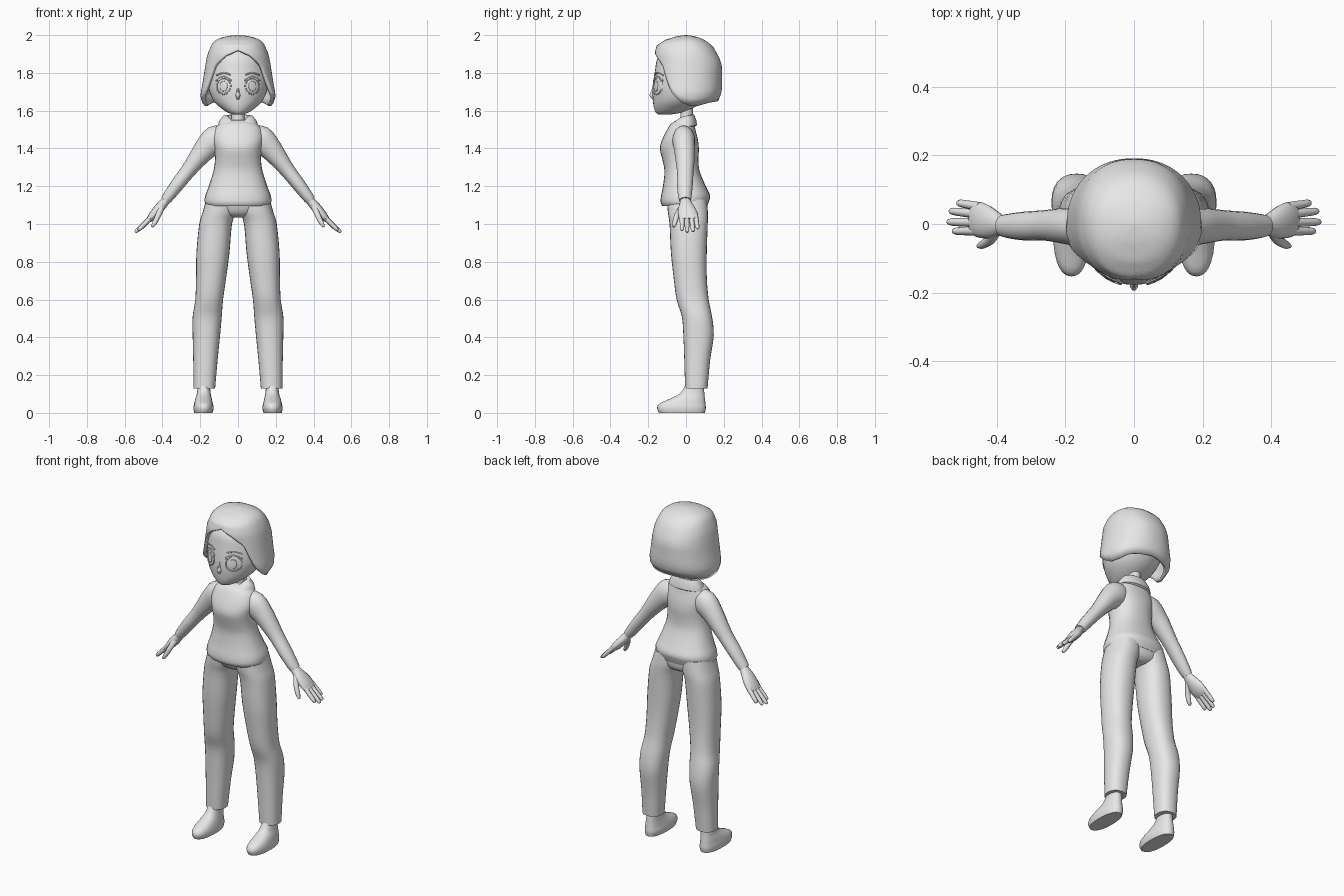
import bpy, bmesh, math
from mathutils import Vector

grey = bpy.data.materials.new("light_grey")
grey.diffuse_color = (0.8, 0.8, 0.8, 1)


def make(name, rings, caps=(True, True), mirror=False, angle=50, solid=0):
    """Skin a list of closed rings into one object."""
    bm = bmesh.new()
    vs = [[bm.verts.new(p) for p in r] for r in rings]
    n = len(vs[0])
    for a, b in zip(vs, vs[1:]):
        for i in range(n):
            j = (i + 1) % n
            bm.faces.new((a[i], a[j], b[j], b[i]))
    if caps[0]:
        bm.faces.new(vs[0][::-1])
    if caps[1]:
        bm.faces.new(vs[-1])
    bmesh.ops.recalc_face_normals(bm, faces=bm.faces)
    me = bpy.data.meshes.new(name)
    bm.to_mesh(me)
    bm.free()
    me.materials.append(grey)
    me.shade_smooth()
    me.set_sharp_from_angle(angle=math.radians(angle))
    ob = bpy.data.objects.new(name, me)
    bpy.context.collection.objects.link(ob)
    if solid:
        m = ob.modifiers.new("Thickness", 'SOLIDIFY')
        m.thickness, m.offset = solid, -1
    if mirror:
        m = ob.modifiers.new("Mirror", 'MIRROR')
        m.use_clip = m.use_mirror_merge = False
    return ob


def smooth(rows, k=3):
    """Catmull-Rom refinement of table rows."""
    out = []
    for i in range(len(rows) - 1):
        a, b, c, d = (rows[max(0, min(len(rows) - 1, i + o))] for o in (-1, 0, 1, 2))
        for s in range(k):
            t = s / k
            out.append([0.5 * (2 * q + (r - p) * t + (2 * p - 5 * q + 4 * r - w) * t * t
                               + (3 * q - p - 3 * r + w) * t ** 3)
                        for p, q, r, w in zip(a, b, c, d)])
    return out + [list(rows[-1])]


def sgnpow(v, e):
    return math.copysign(abs(v) ** e, v)


def loft(name, rows, n=2.0, seg=28, **kw):
    """Rows are z, x_min, x_max, y_front, y_back."""
    rings = []
    for z, x0, x1, y0, y1 in smooth(rows):
        rings.append([Vector(((x0 + x1) / 2 + (x1 - x0) / 2 * sgnpow(math.cos(a), 2 / n),
                              (y0 + y1) / 2 + (y1 - y0) / 2 * sgnpow(math.sin(a), 2 / n), z))
                      for a in (math.tau * i / seg for i in range(seg))])
    return make(name, rings, **kw)


def tube(name, rows, seg=12, **kw):
    """Rows are x, y, z, radius across, radius along y."""
    rows = smooth(rows)
    pts = [Vector(r[:3]) for r in rows]
    rings = []
    for i, r in enumerate(rows):
        d = (pts[min(i + 1, len(pts) - 1)] - pts[max(i - 1, 0)]).normalized()
        u = Vector((0, 1, 0))
        u = (u - d * u.dot(d)).normalized()
        v = d.cross(u)
        rings.append([pts[i] + v * r[3] * math.cos(a) + u * r[4] * math.sin(a)
                      for a in (math.tau * k / seg for k in range(seg))])
    return make(name, rings, mirror=True, **kw)


def lerp(table, x):
    for (a, p), (b, q) in zip(table, table[1:]):
        if a <= x <= b:
            return p + (q - p) * (x - a) / (b - a)
    return table[0][1] if x < table[0][0] else table[-1][1]


# Sweater body
loft("sweater", [(1.095, -.165, .165, -.125, .112), (1.115, -.176, .176, -.134, .12),
                 (1.15, -.174, .174, -.132, .128), (1.2, -.155, .155, -.122, .105),
                 (1.28, -.13, .13, -.114, .072), (1.34, -.122, .122, -.125, .066),
                 (1.4, -.125, .125, -.138, .068), (1.45, -.135, .135, -.125, .062),
                 (1.5, -.125, .125, -.1, .05), (1.53, -.1, .1, -.08, .045),
                 (1.55, -.06, .06, -.05, .04)], n=2.3)

# Sleeves
tube("sleeve", [(.07, -.015, 1.46, .06, .05), (.12, -.012, 1.445, .075, .06),
                (.17, -.008, 1.4, .062, .056), (.215, -.005, 1.345, .05, .051),
                (.265, -.004, 1.28, .04, .044), (.32, -.006, 1.21, .036, .042),
                (.365, -.006, 1.15, .031, .036), (.385, -.005, 1.125, .027, .031)], seg=16)

# Hands
tube("palm", [(.37, -.005, 1.14, .02, .024), (.39, -.003, 1.115, .024, .03),
              (.42, .003, 1.08, .026, .046), (.45, .012, 1.045, .023, .052),
              (.472, .014, 1.022, .015, .046)], seg=16)
for label, y0, x1, y1, z1 in (("little", .05, .515, .062, .975), ("ring", .028, .538, .038, .96),
                              ("middle", .004, .544, .006, .956), ("index", -.02, .528, -.021, .966)):
    a, b = Vector((.45, y0, 1.045)), Vector((x1, y1, z1))
    tube(label + "_finger", [(*a.lerp(b, t), r, r) for t, r in
                             ((0, .014), (.5, .0125), (.9, .0105), (1, .005))], seg=8)
tube("thumb", [(.405, -.02, 1.09, .018, .018), (.42, -.046, 1.05, .015, .015),
               (.442, -.06, 1.005, .0125, .0125), (.455, -.065, .985, .006, .006)], seg=8)

# Trousers
loft("pelvis", [(1.035, -.04, .04, -.05, .075), (1.06, -.13, .13, -.085, .105),
                (1.12, -.165, .165, -.105, .112)], n=2.3)
loft("trouser_leg", [(1.13, .0, .168, -.1, .11), (1.06, .012, .188, -.096, .116),
                     (1.0, .032, .205, -.087, .115), (.85, .045, .22, -.08, .11),
                     (.72, .062, .222, -.066, .11), (.6, .079, .226, -.05, .12),
                     (.51, .086, .24, -.022, .138), (.41, .095, .24, -.014, .147),
                     (.28, .108, .237, -.009, .128), (.13, .121, .235, -.005, .114)],
     n=2.3, mirror=True)

# Shoes
loft("shoe", [(0, .135, .232, -.143, .1), (.025, .129, .236, -.153, .105),
              (.05, .133, .232, -.14, .103), (.075, .139, .226, -.085, .1),
              (.105, .145, .217, -.03, .097), (.16, .15, .213, .005, .093)],
     n=2.3, mirror=True)

# Neck and cowl collar
loft("neck", [(1.5, -.045, .045, -.04, .05), (1.57, -.034, .034, -.03, .036),
              (1.64, -.036, .036, -.032, .04)])
cowl = []
for i in range(32):
    a = math.tau * i / 32
    s, f = math.sin(a), math.cos(a)
    dip = max(0, f) ** 2.5
    sec = []
    for r, z in ((.5, 1.545), (.55, 1.572), (.78, 1.572), (1, 1.545), (1.08, 1.515), (.8, 1.505)):
        y = -f * (.1 if f > 0 else .054) * r
        drop = dip * (.03 if r < .7 else .06)
        sec.append(Vector((s * .1 * r, y - .006 * dip, z - drop - .008 * f)))
    cowl.append(sec)
make("cowl_collar", cowl + [cowl[0]], caps=(False, False))

# Head
head_rows = [(1.58, -.025, .025, -.145, -.08), (1.59, -.055, .055, -.16, -.02),
             (1.615, -.092, .092, -.17, .04), (1.65, -.128, .128, -.175, .09),
             (1.7, -.152, .152, -.178, .13), (1.75, -.16, .16, -.174, .15),
             (1.82, -.156, .156, -.163, .155), (1.88, -.138, .138, -.15, .14),
             (1.94, -.09, .09, -.1, .09)]
loft("head", head_rows, seg=36)
fine = smooth(head_rows)


def face_y(x, z):
    rx, y0, y1 = (lerp([(r[0], r[k]) for r in fine], z) for k in (2, 3, 4))
    return (y0 + y1) / 2 - (y1 - y0) / 2 * math.sqrt(max(0, 1 - (x / rx) ** 2))


# Nose
loft("nose", [(1.66, -.008, .008, -.179, -.15), (1.68, -.013, .013, -.195, -.15),
              (1.7, -.009, .009, -.187, -.15), (1.73, -.005, .005, -.177, -.15)], seg=10)

# Eyes: lid rim, eyeball and iris follow the face
eye = []
for s, d in ((1.04, -.006), (1, .005), (.88, .006), (.84, .001), (.6, .002), (.57, .005), (.3, .006)):
    w = .04 if s > .7 else .034
    eye.append([Vector((x, face_y(x, z) - d, z)) for x, z in
                ((.076 + w * s * math.cos(a), 1.73 + .046 * s * math.sin(a))
                 for a in (math.tau * i / 24 for i in range(24)))])
make("eye", eye, caps=(False, True), mirror=True, angle=30)

# Eyebrows and upper lashes
for name, r, pts in (("eyebrow", .004, ((.04, 1.79), (.075, 1.8), (.115, 1.787))),
                     ("upper_lash", .005, ((.036, 1.758), (.076, 1.779), (.118, 1.758)))):
    tube(name, [(x, face_y(x, z) - .002, z, r, r) for x, z in pts], seg=6)

# Bobbed hair: a shell from the crown down to a shaped edge
side = [(1.62, .172), (1.645, .192), (1.68, .2), (1.75, .187), (1.84, .173), (1.9, .162),
        (1.96, .135), (1.985, .1), (1.996, .05), (2, .003)]
back = [(1.62, .13), (1.655, .175), (1.71, .192), (1.84, .19), (1.88, .177), (1.94, .143),
        (1.975, .1), (1.994, .05), (2, .003)]
front = [(1.62, .16), (1.7, .17), (1.84, .167), (1.9, .168), (1.945, .155), (1.975, .11),
         (1.994, .05), (2, .003)]
edge = [(0, 1.92), (20, 1.893), (44, 1.84), (52, 1.78), (64, 1.70), (80, 1.65), (95, 1.625),
        (115, 1.625), (140, 1.643), (180, 1.652)]
hair = []
for k in range(17):
    ring = []
    for i in range(72):
        deg = i * 5
        a = math.radians(deg)
        z = 2 - (2 - lerp(edge, min(deg, 360 - deg))) * (k / 16) ** 1.7
        f = math.cos(a)
        ring.append(Vector((sgnpow(math.sin(a), .92) * lerp(side, z),
                            -sgnpow(f, .92) * lerp(front if f > 0 else back, z), z)))
    hair.append(ring)
make("hair", hair, caps=(True, False), solid=.018)
